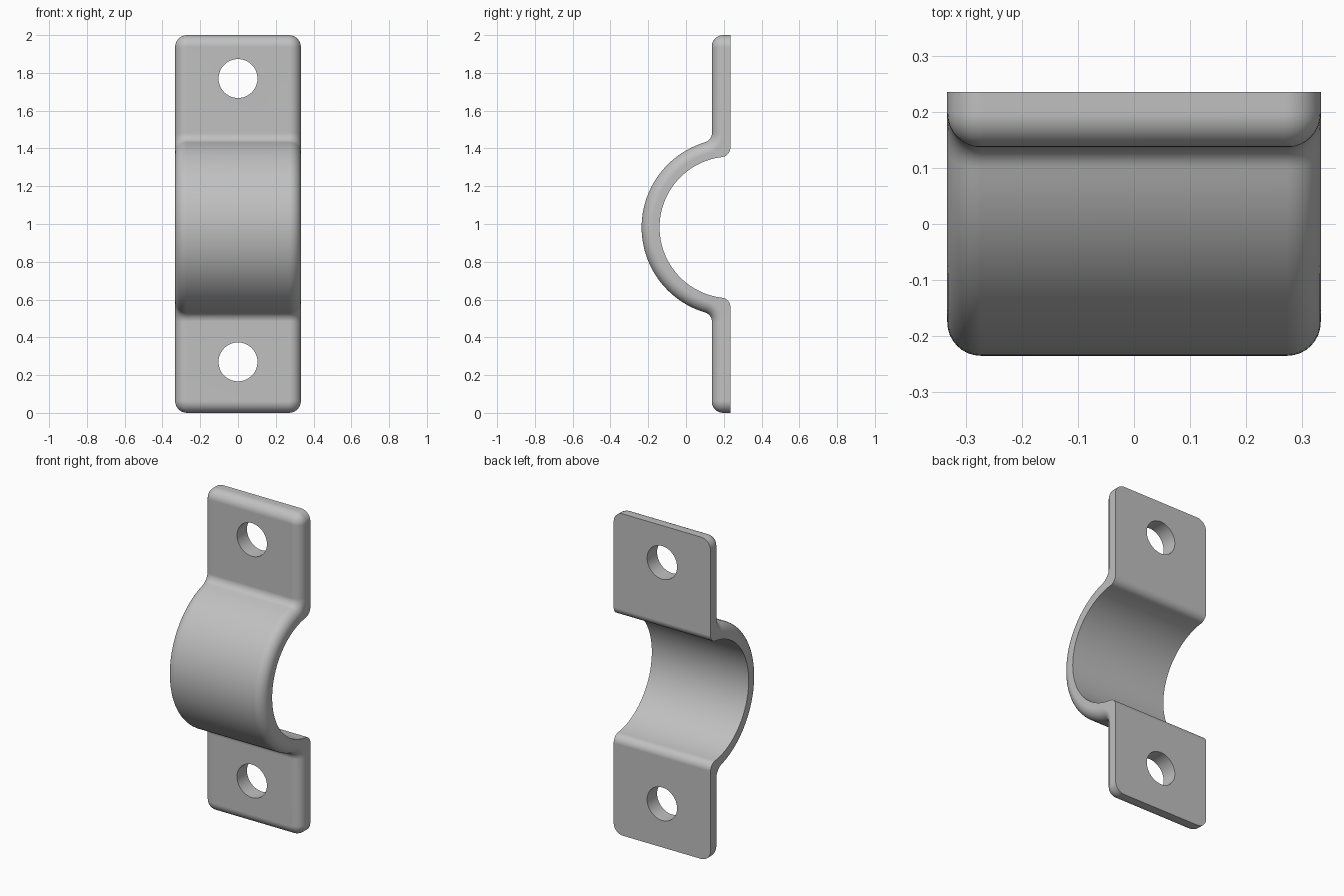
import bpy, bmesh
from math import atan2, cos, sin, pi, sqrt

if "Cube" in bpy.data.objects:
    bpy.data.objects.remove(bpy.data.objects["Cube"])

HALF_W, FRONT, BACK, HEIGHT = 0.333, 0.137, 0.235, 2.0
ARC_Z, R_OUT, R_IN, FILLET = 0.982, 0.47, 0.375, 0.05
ROUND, CORNER = 0.06, 0.064

steel = bpy.data.materials.new("grey metal")
steel.use_nodes = True
colour = (0.53, 0.53, 0.53, 1)
steel.diffuse_color = colour
steel.node_tree.nodes["Principled BSDF"].inputs["Base Color"].default_value = colour


def arc(cy, cz, r, a0, a1, n):
    return [(cy + r * cos(a0 + (a1 - a0) * i / n), cz + r * sin(a0 + (a1 - a0) * i / n))
            for i in range(n + 1)]


def half(face_y, radius, side, end_z):
    """From the crown of the bow, through the fillet, to the end of one flange."""
    cy = face_y - FILLET
    dy, reach = cy - BACK, radius + FILLET
    dz = sqrt(reach ** 2 - dy ** 2)
    pts = arc(0, 0, radius, pi, atan2(dz, dy), 24)
    pts += arc(dy, dz, FILLET, atan2(-dz, -dy), 0, 8)[1:]
    return [(BACK + y, ARC_Z + side * z) for y, z in pts] + [(face_y, end_z)]


def full(face_y, radius):
    return half(face_y, radius, -1, 0)[::-1] + half(face_y, radius, 1, HEIGHT)[1:]


# Strap: side profile swept across the width
front, back = full(FRONT, R_OUT), full(BACK, R_IN)[::-1]
outline = front + back
bm = bmesh.new()
left, right = [[bm.verts.new((x, y, z)) for y, z in outline] for x in (HALF_W, -HALF_W)]
bm.faces.new(left)
bm.faces.new(right[::-1])
count = len(outline)
for i in range(count):
    j = (i + 1) % count
    face = bm.faces.new((left[i], right[i], right[j], left[j]))
    face.material_index = int(i < len(front) - 1)   # tags the front skin
bmesh.ops.recalc_face_normals(bm, faces=bm.faces)

# Round the four flange corners
corners = [e for e in bm.edges
           if abs(e.verts[0].co.x - e.verts[1].co.x) < 1e-5
           and all(v.co.z < 1e-5 or v.co.z > HEIGHT - 1e-5 for v in e.verts)
           and abs(e.verts[0].co.z - e.verts[1].co.z) < 1e-5]
bmesh.ops.bevel(bm, geom=corners, offset=CORNER, offset_type='OFFSET', segments=8,
                profile=0.5, affect='EDGES', material=-1)

# Round the rim of the front skin
rim = [e for e in bm.edges
       if len({f.material_index for f in e.link_faces}) == 2]
bmesh.ops.bevel(bm, geom=rim, offset=ROUND, offset_type='OFFSET', segments=8,
                profile=0.5, affect='EDGES', material=-1)
for f in bm.faces:
    f.material_index = 0
mesh = bpy.data.meshes.new("pipe_strap")
bm.to_mesh(mesh)
bm.free()
mesh.materials.append(steel)
strap = bpy.data.objects.new("pipe_strap", mesh)
bpy.context.collection.objects.link(strap)

# Screw holes
for z in (0.27, 1.77):
    bpy.ops.mesh.primitive_cylinder_add(vertices=48, radius=0.103, depth=0.4,
                                        location=(0, FRONT, z), rotation=(pi / 2, 0, 0))
    cutter = bpy.context.object
    cutter.name = "hole_cutter"
    cutter.hide_render = True
    cutter.data.materials.append(steel)
    cut = strap.modifiers.new("screw_hole", 'BOOLEAN')
    cut.operation, cut.solver, cut.object = 'DIFFERENCE', 'EXACT', cutter
    bpy.context.view_layer.objects.active = strap
    bpy.ops.object.modifier_apply(modifier=cut.name)
    bpy.data.objects.remove(cutter)

bpy.ops.object.select_all(action='DESELECT')
strap.select_set(True)
bpy.context.view_layer.objects.active = strap
bpy.ops.object.shade_smooth_by_angle(angle=pi / 6)
weighted = strap.modifiers.new("weighted_normals", 'WEIGHTED_NORMAL')
weighted.keep_sharp = True
